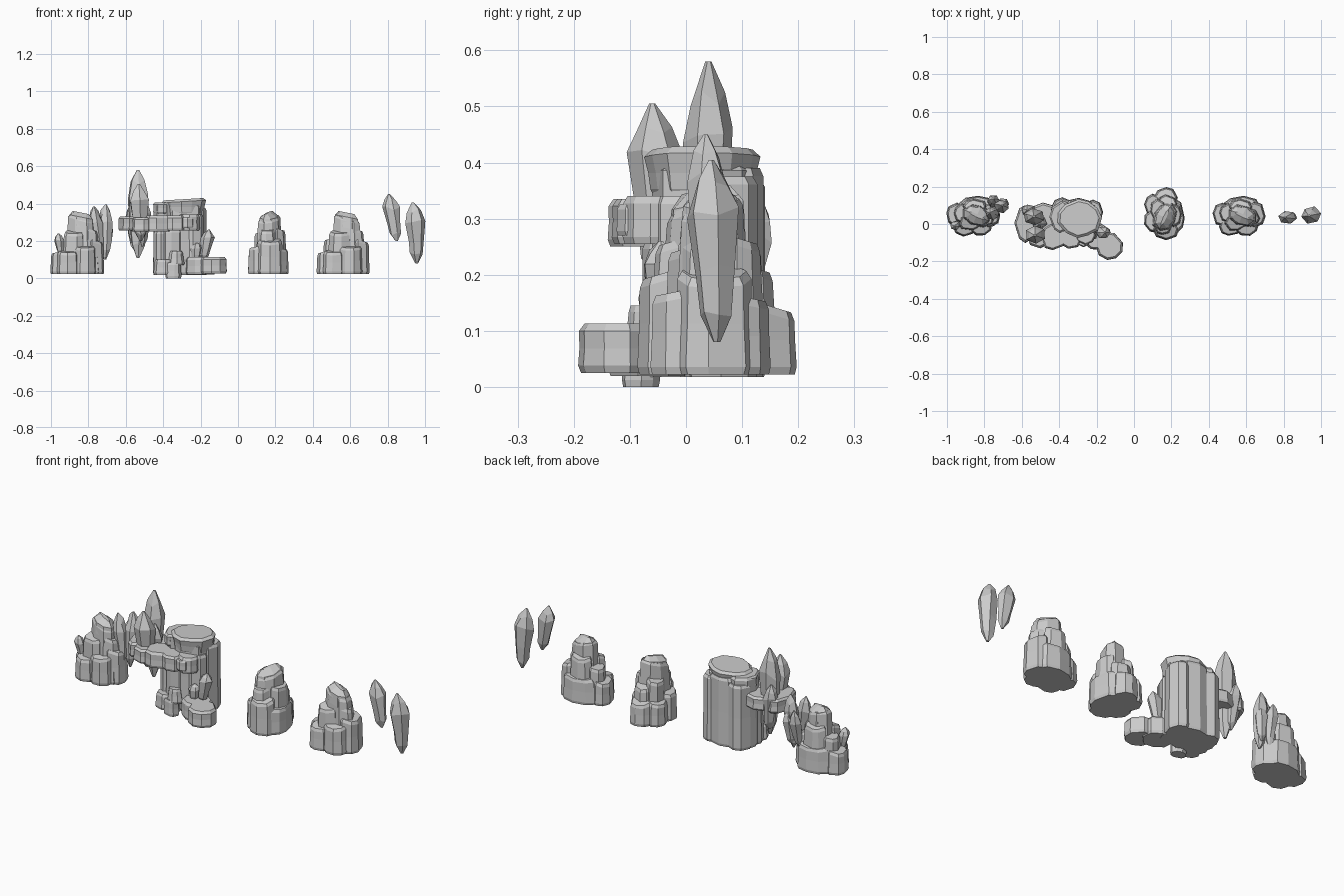
import bpy, bmesh, math, random
from mathutils import Vector, Matrix

if "Cube" in bpy.data.objects:
    bpy.data.objects.remove(bpy.data.objects["Cube"])

random.seed(7)


def loft(name, rings):
    """Skin a stack of equal-sized point rings and cap both ends."""
    bm = bmesh.new()
    vs = [[bm.verts.new(p) for p in r] for r in rings]
    n = len(rings[0])
    for a, b in zip(vs, vs[1:]):
        for i in range(n):
            j = (i + 1) % n
            bm.faces.new((a[i], a[j], b[j], b[i]))
    bm.faces.new(vs[0][::-1])
    bm.faces.new(vs[-1])
    bmesh.ops.recalc_face_normals(bm, faces=bm.faces)
    me = bpy.data.meshes.new(name)
    bm.to_mesh(me)
    bm.free()
    ob = bpy.data.objects.new(name, me)
    bpy.context.collection.objects.link(ob)
    return ob


def column(name, x, y, rx, ry, z0, z1, rot=0, taper=0.9, slope=(0, 0), sides=8):
    """Chipped basalt column: rounded rims, slight waist, optional sloped top."""
    h = z1 - z0
    rim = min(0.014, h * 0.15)
    levels = [(0, 0.93), (rim, 1.0), (h * 0.5, (1 + taper) / 2 - 0.02),
              (h - rim, taper), (h, taper * 0.87)]
    ang = [2 * math.pi * (i + random.uniform(-.2, .2)) / sides for i in range(sides)]
    rad = [random.uniform(0.95, 1.06) for _ in ang]
    c, s = math.cos(math.radians(rot)), math.sin(math.radians(rot))
    rings = []
    for k, (z, f) in enumerate(levels):
        ring = []
        for a, r in zip(ang, rad):
            px, py = rx * f * r * math.cos(a), ry * f * r * math.sin(a)
            dx, dy = px * c - py * s, px * s + py * c
            dz = (dx * slope[0] + dy * slope[1]) if k >= 3 else 0
            ring.append((x + dx, y + dy, z0 + z + dz))
        rings.append(ring)
    return loft(name, rings)


def crystal(name, bottom, top, r, bulge=0.0, flat=0.9, sides=6):
    """Double-ended shard between two points; bulge bows it sideways in x."""
    b, t = Vector(bottom), Vector(top)
    prof = [(0, .15), (.14, .68), (.38, .84), (.7, 1.05), (.86, .7), (1, .12)]
    off = random.uniform(0, 1)
    rings = []
    for u, f in prof:
        c = b.lerp(t, u) + Vector((bulge * math.sin(math.pi * u), 0, 0))
        ring = []
        for i in range(sides):
            a = 2 * math.pi * (i + off) / sides
            w = (1 if 0 < u < 1 else 0)
            k = r * f * random.uniform(.94, 1.1)
            ring.append(c + Vector((k * math.cos(a), k * flat * math.sin(a),
                                    w * random.uniform(-.05, .05) * (t - b).length)))
        rings.append(ring)
    return loft(name, rings)


# Stepped rock: dx, dy, rx, ry, top z, rot, taper, slope
ROCK = [
    ("peak", .015, 0, .098, .072, .325, -25, .76, (-.25, .1)),
    ("shoulder_front", -.02, -.035, .072, .05, .25, 10, .84, (0, .3)),
    ("shoulder_right", .055, -.01, .07, .062, .265, 0, .74, (-.3, 0)),
    ("shoulder_back", .005, .048, .08, .05, .265, 0, .76, (0, -.3)),
    ("shoulder_left", -.062, .012, .055, .062, .215, 0, .8, (.3, 0)),
    ("foot_left", -.097, .005, .05, .065, .145, 0, .92, (.3, 0)),
    ("foot_front_left", -.052, -.062, .062, .048, .145, 0, .93, (0, .2)),
    ("foot_front_right", .038, -.062, .062, .048, .17, 15, .92, (0, .2)),
    ("foot_right", .083, .005, .056, .07, .205, 0, .92, (-.3, 0)),
    ("foot_back", .01, .06, .095, .046, .16, 0, .93, (0, -.2)),
]


def rock(label, cx, cy, rot):
    place = Matrix.Translation((cx, cy, 0)) @ Matrix.Rotation(math.radians(rot), 4, 'Z')
    for n, x, y, rx, ry, z1, r, tp, sl in ROCK:
        column(f"{label}_{n}", x, y, rx, ry, .022, z1, r, tp, sl).matrix_world = place
    # Ridged top of the peak
    c, s = math.cos(math.radians(-25)), math.sin(math.radians(-25))
    rings = []
    for z, f, g in ((.27, .93, .93), (.328, .86, .82), (.352, .6, .15)):
        ring = []
        for i in range(8):
            a = math.pi * i / 4
            px, py = .078 * f * math.cos(a), .057 * g * math.sin(a)
            dx = px * c - py * s
            ring.append((.015 + dx, px * s + py * c, z - dx * .2))
        rings.append(ring)
    loft(f"{label}_ridge", rings).matrix_world = place


rock("left_rock", -.855, .045, 0)
rock("middle_rock", .165, .05, -90)
rock("right_rock", .565, .045, 0)

# Shards growing from the left rock
for i, (b, t, r) in enumerate([
        ((-.735, .05, .12), (-.77, .06, .385), .036),
        ((-.71, .08, .10), (-.705, .10, .395), .038),
        ((-.71, .10, .13), (-.695, .11, .31), .032),
        ((-.755, .10, .12), (-.75, .135, .33), .032),
        ((-.945, .0, .12), (-.96, -.01, .24), .026)]):
    crystal(f"left_shard_{i}", b, t, r)

# Tall pillar made of bundled columns
for i, (x, y, rx, ry, z1) in enumerate([
        (-.29, .03, .112, .098, .40), (-.385, .04, .07, .088, .405),
        (-.225, .06, .062, .07, .375), (-.29, .09, .08, .05, .39),
        (-.375, .085, .07, .058, .37), (-.24, -.01, .055, .055, .34),
        (-.35, -.035, .06, .045, .26), (-.405, -.005, .05, .06, .25)]):
    column(f"pillar_column_{i}", x, y, rx, ry, .018, z1, 0, .96)
column("pillar_cap", -.292, .03, .108, .092, .34, .423, 0, 1.12, (.06, 0), 11)
column("pillar_cap_left", -.39, .035, .06, .08, .345, .405, 0, 1.0)

# Shelf of slabs wrapping the front and left of the pillar
for i, (x, y, rx, ry, z0, z1) in enumerate([
        (-.575, .0, .062, .105, .255, .33), (-.51, -.05, .065, .08, .25, .325),
        (-.43, -.07, .07, .073, .25, .335), (-.34, -.065, .068, .07, .255, .335),
        (-.26, -.055, .058, .06, .255, .34), (-.48, .03, .08, .085, .255, .325),
        (-.27, -.085, .036, .04, .27, .325)]):
    column(f"shelf_slab_{i}", x, y, rx, ry, z0, z1, 0, .98)

# Low step and loose stones at the pillar foot
column("step_front", -.135, -.115, .078, .075, .025, .113, -20, .98, (0, 0), 9)
column("step_inner", -.205, -.065, .085, .075, .02, .113, -20, .98)
column("foot_stone_left", -.395, -.06, .055, .047, .018, .10, 0, .9)
column("foot_stone_front", -.345, -.082, .045, .034, .0, .085, 0, .95)
column("foot_stone_upper", -.33, -.075, .042, .035, .07, .145, 0, .8)
crystal("foot_shard", (-.185, -.045, .10), (-.155, -.045, .26), .036)
crystal("foot_shard_small", (-.23, -.055, .09), (-.22, -.06, .19), .03)

# Large crystal cluster piercing the shelf
crystal("great_crystal", (-.535, .035, .11), (-.535, .04, .58), .056, 0, .8)
crystal("front_crystal", (-.52, -.045, .20), (-.53, -.06, .505), .05, 0, .9)
crystal("side_crystal", (-.51, .02, .17), (-.505, .0, .42), .038)
crystal("low_crystal", (-.55, .06, .15), (-.57, .075, .40), .038)

# Two free-floating shards on the right
crystal("floating_shard_high", (.848, .035, .20), (.808, .035, .45), .044, 0, .75)
crystal("floating_shard_low", (.955, .055, .08), (.935, .045, .405), .05, .006, .85)
